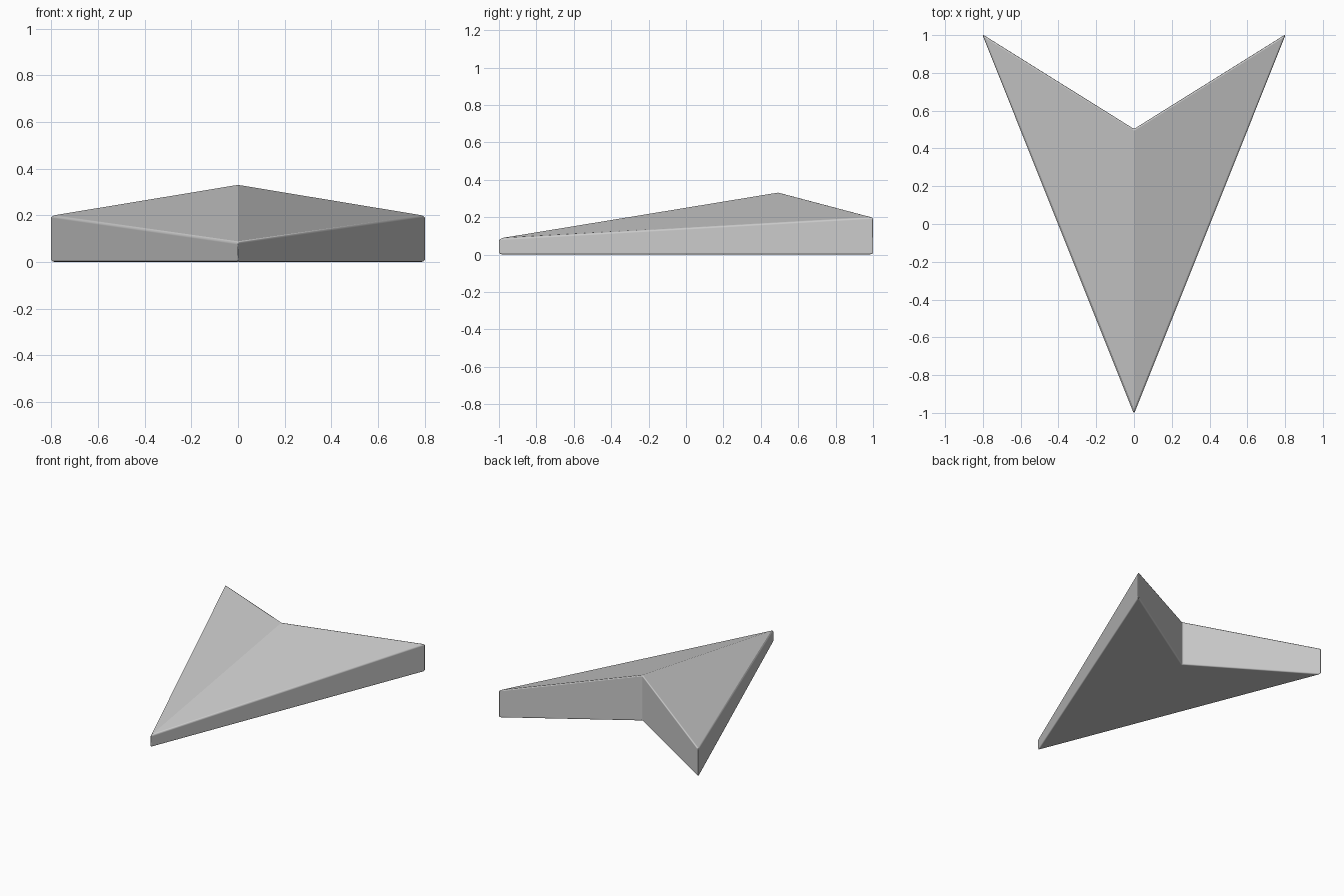
import bpy, bmesh, math

if "Cube" in bpy.data.objects:
    bpy.data.objects.remove(bpy.data.objects["Cube"])

# Arrowhead outline: (x, y, top height) for nose, right tip, notch, left tip
outline = [(0, -1.006, 0.085), (0.804, 1.005, 0.2), (0, 0.503, 0.333), (-0.804, 1.005, 0.2)]

bm = bmesh.new()
low = [bm.verts.new((x, y, 0)) for x, y, z in outline]
top = [bm.verts.new(p) for p in outline]

# Side walls
for i in range(4):
    j = (i + 1) % 4
    bm.faces.new((low[i], low[j], top[j], top[i]))

# Top and bottom halves meet on the centre line
for a, b, c in ((0, 1, 2), (0, 2, 3)):
    bm.faces.new((top[a], top[b], top[c]))
    bm.faces.new((low[c], low[b], low[a]))

for f in bm.faces:
    f.smooth = True
bm.edges.get((top[0], top[2])).smooth = False  # crisp centre ridge

mesh = bpy.data.meshes.new("arrowhead")
bm.to_mesh(mesh)
bm.free()
arrow = bpy.data.objects.new("arrowhead", mesh)
bpy.context.collection.objects.link(arrow)

# Thin rounded rim on all sharp edges
bev = arrow.modifiers.new("rim", 'BEVEL')
bev.width = 0.01
bev.segments = 2
bev.limit_method = 'ANGLE'
bev.angle_limit = math.radians(40)
bev.harden_normals = True
